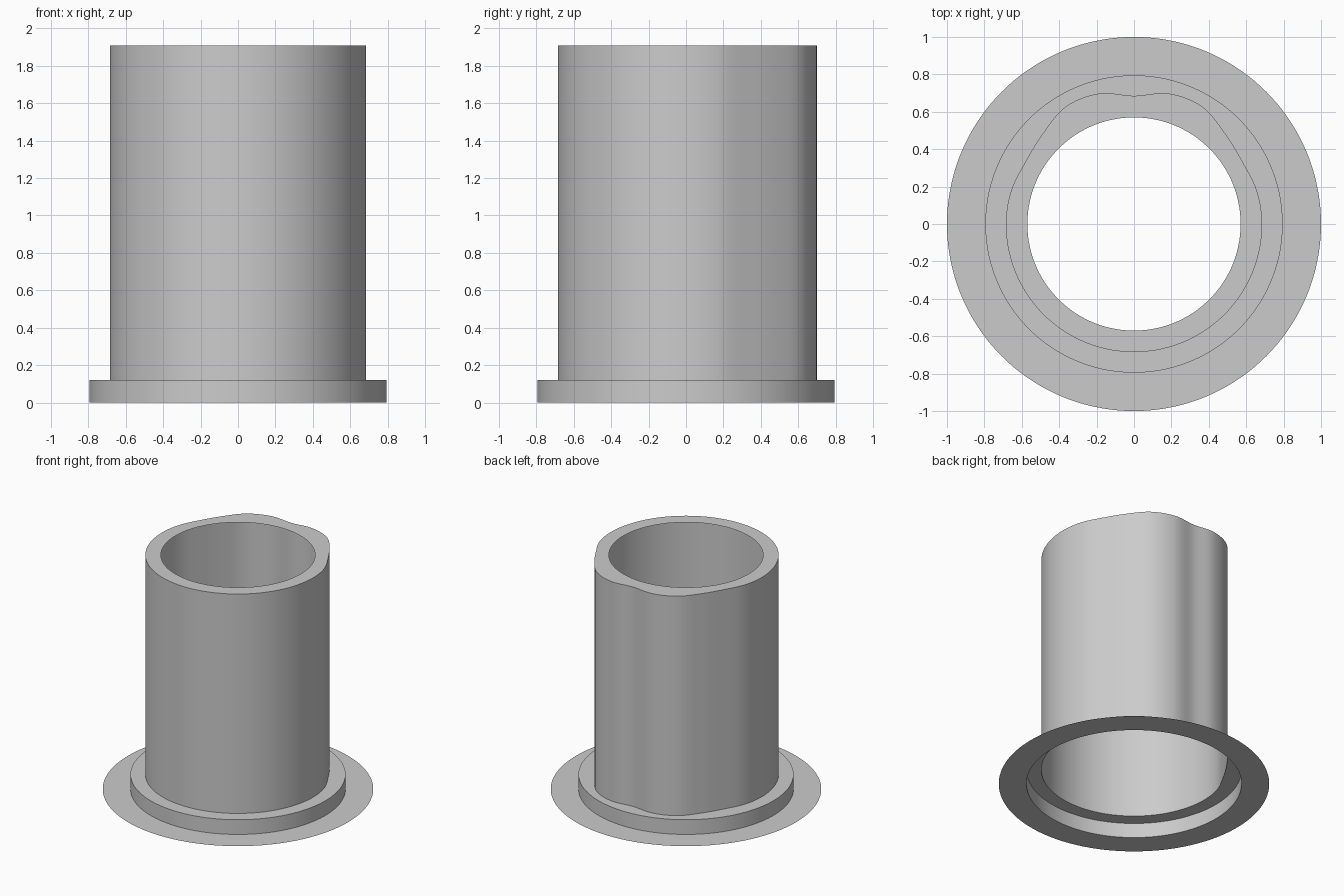
import bpy, bmesh, math

if "Cube" in bpy.data.objects:
    bpy.data.objects.remove(bpy.data.objects["Cube"], do_unlink=True)

grey = bpy.data.materials.new("light grey")
grey.use_nodes = True
grey.diffuse_color = (0.6, 0.6, 0.6, 1)
grey.node_tree.nodes["Principled BSDF"].inputs["Base Color"].default_value = (0.6, 0.6, 0.6, 1)

SEGMENTS = 144
COLLAR_TOP, TOP = 0.12, 1.91
# Tube radius every 15 degrees away from the back
BACK_RADII = [0.685, 0.722, 0.726, 0.687, 0.669, 0.681, 0.685]


def circle(radius):
    return lambda angle: radius


def tube_outline(angle):
    """Round tube with two soft lobes and a shallow dip at the back."""
    away = abs(math.degrees(math.remainder(angle - math.pi / 2, math.tau))) / 15
    i = int(away)
    t = away - i
    a, b, c, d = (BACK_RADII[min(abs(k), len(BACK_RADII) - 1)] for k in range(i - 1, i + 3))
    return b + t * (c - a + t * (2 * a - 5 * b + 4 * c - d + t * (3 * (b - c) + d - a))) / 2


def sheet(name, lower, upper):
    """Bridge two closed outlines, each given as (radius function, height)."""
    bm = bmesh.new()
    rings = []
    for radius, z in (lower, upper):
        ring = []
        for k in range(SEGMENTS):
            a = math.tau * k / SEGMENTS
            ring.append(bm.verts.new((radius(a) * math.cos(a), radius(a) * math.sin(a), z)))
        rings.append(ring)
    low, high = rings
    for k in range(SEGMENTS):
        n = (k + 1) % SEGMENTS
        bm.faces.new((low[k], low[n], high[n], high[k])).smooth = True
    mesh = bpy.data.meshes.new(name)
    bm.to_mesh(mesh)
    bm.free()
    mesh.materials.append(grey)
    bpy.context.collection.objects.link(bpy.data.objects.new(name, mesh))


# Thin base flange, stepped collar, hollow tube and its inward top rim
sheet("base_flange", (circle(1.0), 0), (circle(0.795), 0))
sheet("collar_wall", (circle(0.795), 0), (circle(0.795), COLLAR_TOP))
sheet("collar_top", (circle(0.795), COLLAR_TOP), (tube_outline, COLLAR_TOP))
sheet("tube_wall", (tube_outline, COLLAR_TOP), (tube_outline, TOP))
sheet("top_rim", (tube_outline, TOP), (circle(0.57), TOP))
